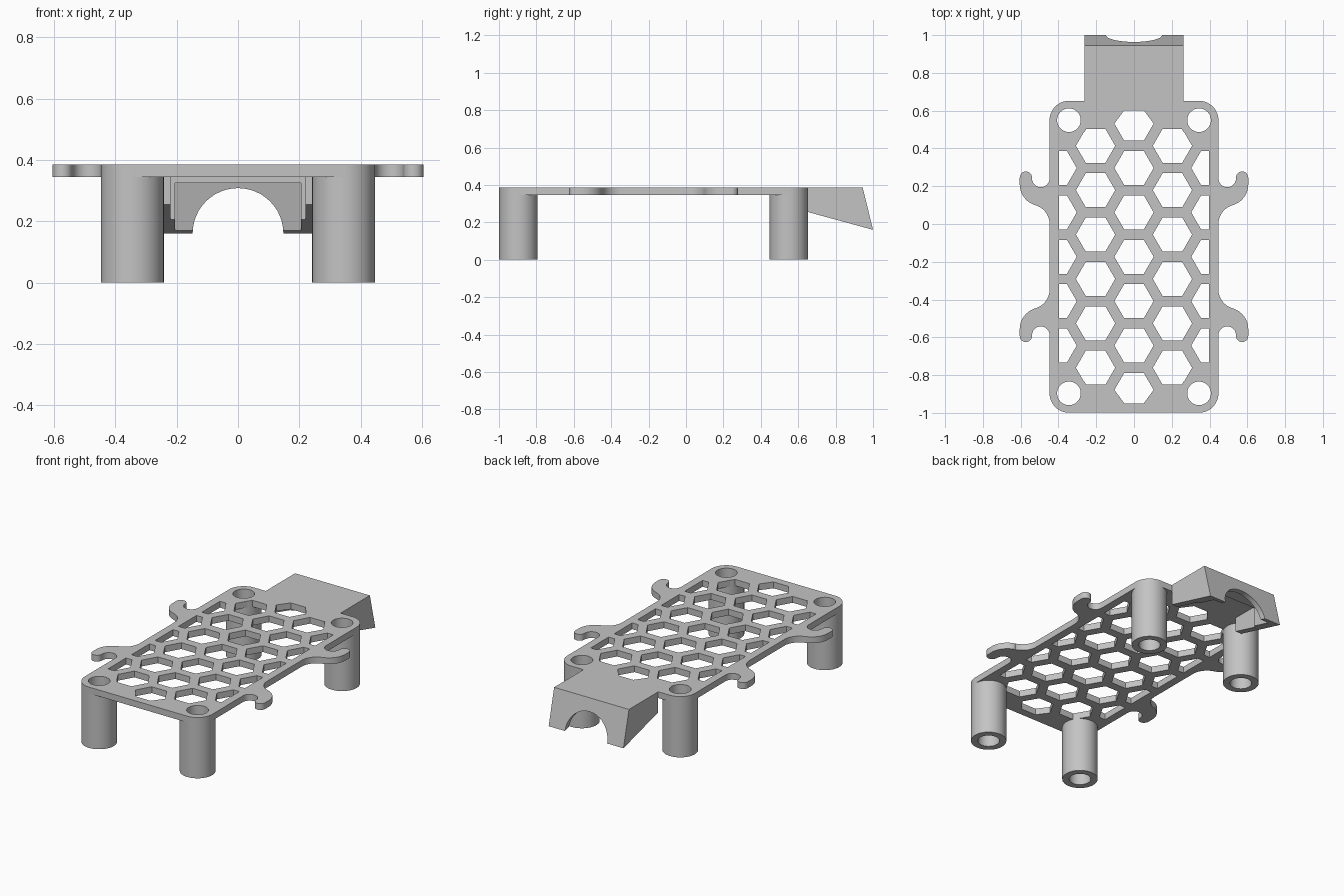
import bpy, bmesh, math
from mathutils import Vector

if "Cube" in bpy.data.objects:
    bpy.data.objects.remove(bpy.data.objects["Cube"], do_unlink=True)

grey = bpy.data.materials.new("light grey plastic")
grey.use_nodes = True
grey.diffuse_color = (0.55, 0.55, 0.55, 1)
grey.node_tree.nodes["Principled BSDF"].inputs["Base Color"].default_value = grey.diffuse_color

TOP, UNDER = 0.385, 0.345
MID_Y = -0.1735
HALF_X, HALF_Y, CORNER = 0.447, 0.8255, 0.1025
POST_X, POST_Y = HALF_X - CORNER, HALF_Y - CORNER
AXES = {"x": lambda u, v, t: (t, u, v),
        "y": lambda u, v, t: (u, t, v),
        "z": lambda u, v, t: (u, v, t)}


def arc(cx, cy, r, start, end, steps=12):
    angles = [math.radians(start + (end - start) * i / steps) for i in range(steps + 1)]
    return [(cx + r * math.cos(a), cy + r * math.sin(a)) for a in angles]


def circle(cx, cy, r, steps=48):
    return arc(cx, cy, r, 0, 360, steps)[:-1]


def prism(name, outlines, axis, lo, hi):
    """Extrude closed outlines along an axis into one object."""
    bm = bmesh.new()
    place = AXES[axis]
    for pts in outlines:
        face = bm.faces.new([bm.verts.new(place(u, v, lo)) for u, v in pts])
        out = bmesh.ops.extrude_face_region(bm, geom=[face])
        moved = [g for g in out["geom"] if isinstance(g, bmesh.types.BMVert)]
        bmesh.ops.translate(bm, verts=moved, vec=Vector(place(0, 0, hi - lo)))
    bmesh.ops.recalc_face_normals(bm, faces=bm.faces)
    mesh = bpy.data.meshes.new(name)
    bm.to_mesh(mesh)
    bm.free()
    mesh.materials.append(grey)
    obj = bpy.data.objects.new(name, mesh)
    bpy.context.collection.objects.link(obj)
    return obj


def activate(obj):
    bpy.ops.object.select_all(action="DESELECT")
    obj.select_set(True)
    bpy.context.view_layer.objects.active = obj


def cut(obj, cutter):
    cutter.hide_render = True
    mod = obj.modifiers.new("cut", "BOOLEAN")
    mod.operation, mod.solver, mod.object = "DIFFERENCE", "EXACT", cutter
    activate(obj)
    bpy.ops.object.modifier_apply(modifier=mod.name)
    bpy.data.objects.remove(cutter, do_unlink=True)


def smooth(obj):
    activate(obj)
    bpy.ops.object.shade_smooth_by_angle(angle=math.radians(30))


# Plate outline: one quarter with its cable hook, mirrored twice
quarter = arc(0.55, 0.1735, 0.103, 180, 106)
quarter += arc(0.49, 0.3835, 0.115, -74, 0)
quarter += arc(0.5725, 0.419, 0.0325, 0, 180)
quarter += arc(0.4935, 0.415, 0.0465, 0, -180)
quarter += arc(POST_X, POST_Y, CORNER, 0, 90)
half = [(x, -y) for x, y in reversed(quarter)] + quarter
outline = half + [(-x, y) for x, y in reversed(half)]
plate = prism("vented_plate", [[(x, y + MID_Y) for x, y in outline]], "z", UNDER, TOP)

# Honeycomb vents, trimmed to a border inside the plate edge
PITCH, APOTHEM, BORDER = 0.235, 0.09, 0.05
radius = APOTHEM / math.cos(math.pi / 6)
limit_x, limit_y = HALF_X - BORDER, HALF_Y - BORDER
vents = []
for col, count in ((-2, 5), (-1, 6), (0, 7), (1, 6), (2, 5)):
    cx = col * PITCH * math.cos(math.pi / 6)
    for row in range(count):
        cy = (row - (count - 1) / 2) * PITCH
        pts = []
        for x, y in circle(cx, cy, radius, 6):
            p = (max(-limit_x, min(limit_x, x)),
                 max(-limit_y, min(limit_y, y)) + MID_Y)
            pts.append(p)
        # drop the middle point where the trimmed side is straight
        if abs(col) == 2:
            pts.pop(0 if col > 0 else 3)
        vents.append(pts)
cut(plate, prism("vent_cutter", vents, "z", 0.3, 0.5))

# Screw holes through the plate and four hollow posts
corners = [(sx * POST_X, MID_Y + sy * POST_Y) for sx in (-1, 1) for sy in (-1, 1)]
cut(plate, prism("screw_cutter", [circle(x, y, 0.0625) for x, y in corners], "z", 0.3, 0.5))
smooth(plate)
for (x, y), label in zip(corners, ("front_right", "back_right", "front_left", "back_left")):
    post = prism(label + "_post", [circle(x, y, CORNER)], "z", 0, TOP - 0.0005)
    cut(post, prism("bore_cutter", [circle(x, y, 0.0625)], "z", -0.1, 0.5))
    smooth(post)

# Wedge-shaped hood at the back, hollowed in two steps, with an arched opening
back_edge = MID_Y + HALF_Y
hood = prism("back_hood", [[(back_edge, TOP), (0.945, TOP), (1.0, 0.16), (back_edge, 0.255)]],
             "x", -0.262, 0.262)
cut(hood, prism("wide_pocket", [[(0.6, 0), (0.834, 0), (0.834, UNDER), (0.6, UNDER)]],
                "x", -0.22, 0.22))
cut(hood, prism("deep_pocket", [[(0.6, 0), (1.004, 0), (0.925, 0.325), (0.6, 0.325)]],
                "x", -0.205, 0.205))
cut(hood, prism("arch_cutter", [circle(0, 0.16, 0.148)], "y", 0.88, 1.1))
smooth(hood)
